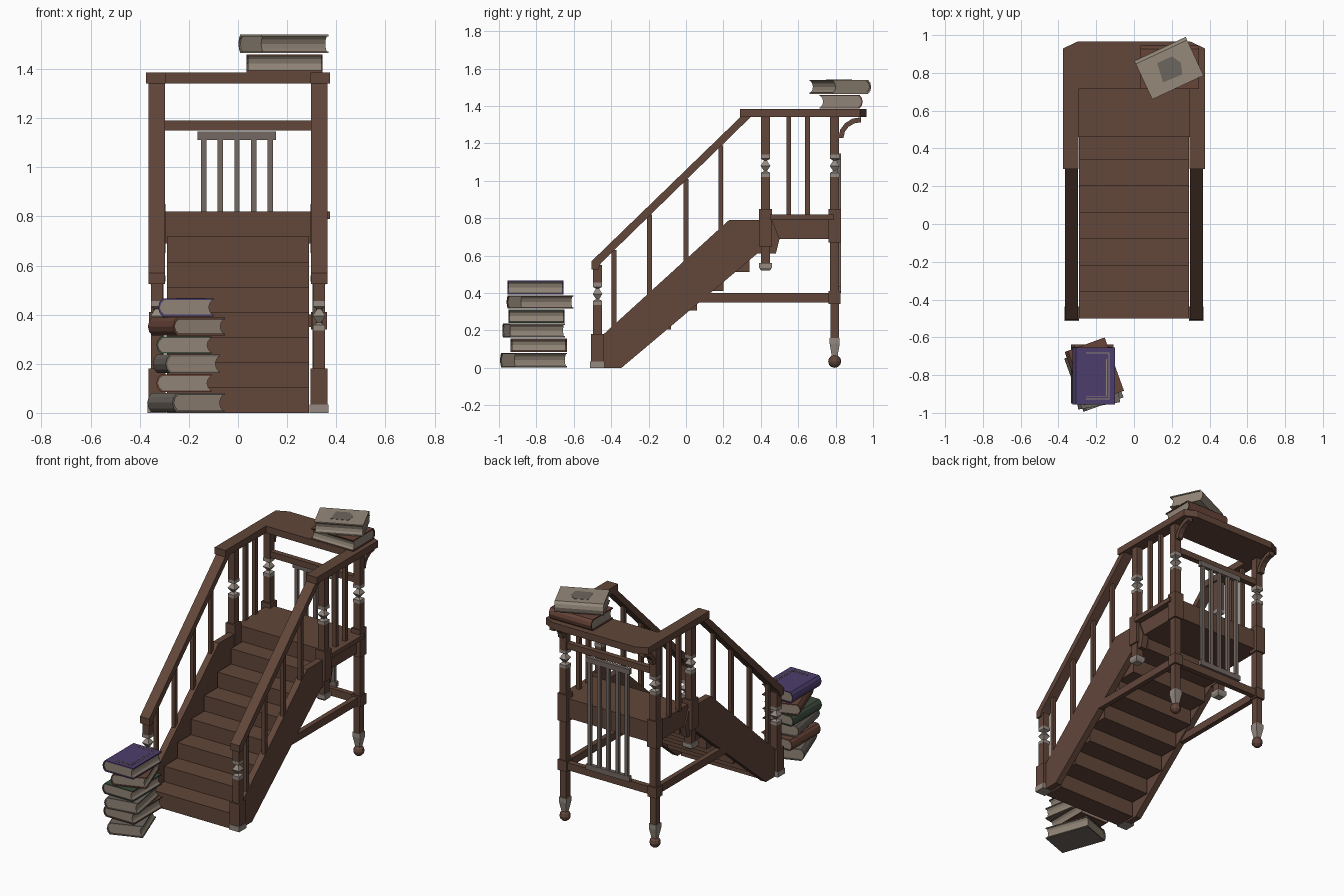
import bpy, bmesh, math
from mathutils import Matrix

if "Cube" in bpy.data.objects:
    bpy.data.objects.remove(bpy.data.objects["Cube"])


def mat(name, r, g, b):
    m = bpy.data.materials.new(name)
    m.diffuse_color = (r, g, b, 1)
    m.use_nodes = True
    m.node_tree.nodes["Principled BSDF"].inputs["Base Color"].default_value = m.diffuse_color
    return m


WOOD = mat("brown wood", .122, .061, .042)
METAL = mat("grey rod", .175, .140, .122)
STONE = mat("pale turned grey", .30, .255, .22)
PAGES = mat("pages", .28, .23, .18)
TAN = mat("tan cover", .30, .25, .195)
PATCH = mat("grey cover", .155, .133, .115)
PURPLE = mat("purple cover", .075, .048, .150)
GREEN = mat("green cover", .048, .070, .048)
RED = mat("red brown cover", .135, .058, .040)


def finish(name, bm, m, matrix=None):
    if matrix:
        bm.transform(matrix)
    bmesh.ops.recalc_face_normals(bm, faces=bm.faces)
    me = bpy.data.meshes.new(name)
    bm.to_mesh(me)
    bm.free()
    me.materials.append(m)
    ob = bpy.data.objects.new(name, me)
    bpy.context.collection.objects.link(ob)
    return ob


def prism(name, pts, a, b, axis, m, matrix=None):
    """Extrude a 2D outline from a to b along an axis."""
    place = {"x": lambda p, t: (t, p[0], p[1]),
             "y": lambda p, t: (p[0], t, p[1]),
             "z": lambda p, t: (p[0], p[1], t)}[axis]
    bm = bmesh.new()
    lo = [bm.verts.new(place(p, a)) for p in pts]
    hi = [bm.verts.new(place(p, b)) for p in pts]
    bm.faces.new(lo)
    bm.faces.new(hi)
    n = len(pts)
    for i in range(n):
        bm.faces.new((lo[i], lo[(i + 1) % n], hi[(i + 1) % n], hi[i]))
    return finish(name, bm, m, matrix)


def box(name, x0, x1, y0, y1, z0, z1, m, matrix=None):
    return prism(name, [(x0, y0), (x1, y0), (x1, y1), (x0, y1)], z0, z1, "z", m, matrix)


def turned(name, cx, cy, profile, m):
    """Square-section turned part from (half width, z) pairs."""
    bm = bmesh.new()
    rings = [[bm.verts.new((cx + r * i, cy + r * j, z))
              for i, j in ((-1, -1), (1, -1), (1, 1), (-1, 1))] for r, z in profile]
    bm.faces.new(rings[0])
    bm.faces.new(rings[-1])
    for p, q in zip(rings, rings[1:]):
        for i in range(4):
            bm.faces.new((p[i], p[(i + 1) % 4], q[(i + 1) % 4], q[i]))
    return finish(name, bm, m)


def spindle(name, cx, cy, z):
    # Grey collars with a diamond bead between them, 0.12 tall
    turned(name, cx, cy, [(.025, z), (.025, z + .022), (.008, z + .032), (.026, z + .06),
                          (.008, z + .088), (.025, z + .098), (.025, z + .12)], STONE)


# Steps: solid blocks
RISE, RUN = .1025, .14
for i in range(7):
    y = -.5 + RUN * i
    box(f"step_{i + 1}", -.29, .29, y, y + RUN, RISE * i, RISE * (i + 1), WOOD)

# Landing with a thin projecting edge on the right
box("landing", -.335, .335, .46, .805, .69, .82, WOOD)
box("landing_edge", .33, .375, .45, .79, .79, .82, WOOD)

for s, side in ((1, "right"), (-1, "left")):
    X = .33 * s
    sx = lambda a, b: (a * s, b * s)
    # Stringer
    prism(f"{side}_stringer",
          [(-.5, 0), (-.345, 0), (.38, .61), (.48, .61), (.50, .69), (.46, .79),
           (.23, .79), (-.44, .18), (-.5, .18)], *sx(.303, .345), "x", WOOD)
    # Sloped handrail
    prism(f"{side}_sloped_rail",
          [(-.505, .525), (-.47, .525), (-.455, .56), (.345, 1.34), (.29, 1.34), (-.505, .57)],
          *sx(.297, .365), "x", WOOD)
    # Front newel
    turned(f"{side}_newel_foot", X, -.475, [(.038, 0), (.038, .035)], STONE)
    turned(f"{side}_newel", X, -.473, [(.035, .035), (.035, .18), (.024, .18), (.024, .335)], WOOD)
    spindle(f"{side}_newel_spindle", X, -.473, .335)
    turned(f"{side}_newel_top", X, -.473, [(.024, .455), (.024, .55)], WOOD)
    # Middle post, hanging below the landing
    turned(f"{side}_middle_post_tip", X, .425, [(.024, .52), (.034, .535), (.034, .56)], STONE)
    turned(f"{side}_middle_post", X, .425,
           [(.025, .56), (.025, .65), (.034, .65), (.034, .85), (.024, .85), (.024, 1.02)], WOOD)
    spindle(f"{side}_middle_spindle", X, .425, 1.02)
    turned(f"{side}_middle_post_top", X, .425, [(.024, 1.14), (.024, 1.345)], WOOD)
    # Rear post with ball foot
    bm = bmesh.new()
    bmesh.ops.create_uvsphere(bm, u_segments=10, v_segments=6, radius=.035)
    finish(f"{side}_ball_foot", bm, WOOD, Matrix.Translation((X, .795, .035)))
    turned(f"{side}_foot_cap", X, .795, [(.015, .06), (.027, .13), (.027, .16)], STONE)
    turned(f"{side}_rear_post", X, .795,
           [(.022, .16), (.022, .34), (.032, .34), (.032, .41), (.024, .41), (.024, .67),
            (.034, .67), (.034, .85), (.024, .85), (.024, 1.02)], WOOD)
    spindle(f"{side}_rear_spindle", X, .795, 1.02)
    turned(f"{side}_rear_post_top", X, .795, [(.024, 1.14), (.024, 1.345)], WOOD)
    # Curved bracket under the overhang
    arc = [math.radians(a) for a in (180, 157, 135, 112, 90)]
    outer = [(.935 + .12 * math.cos(a), 1.23 + .11 * math.sin(a)) for a in arc]
    inner = [(.935 + .093 * math.cos(a), 1.23 + .083 * math.sin(a)) for a in reversed(arc)]
    prism(f"{side}_bracket", outer + inner, *sx(.312, .348), "x", WOOD)
    # Low side stretcher
    box(f"{side}_stretcher", *sorted(sx(.312, .345)), .05, .80, .35, .40, WOOD)
    # Balusters
    for k, (y, z0, z1) in enumerate([(-.385, .2, .63), (-.195, .37, .82), (0, .55, 1.01),
                                     (.185, .72, 1.19), (.55, .81, 1.345), (.65, .81, 1.345)]):
        turned(f"{side}_baluster_{k + 1}", X, y, [(.0125, z0), (.0125, z1)], WOOD)

# Flat top rail, U shaped with clipped rear corners
half = [(.295, .715), (.295, .29), (.375, .29), (.375, .93), (.30, .965)]
prism("top_rail", half + [(-x, y) for x, y in reversed(half)], 1.34, 1.385, "z", WOOD)

# Rear cross rails and grey grille
box("rear_upper_rail", -.31, .31, .775, .81, 1.15, 1.19, WOOD)
box("rear_stretcher", -.31, .31, .78, .815, .35, .40, WOOD)
for nm, z in (("top", 1.11), ("bottom", .40)):
    box(f"grille_{nm}_bar", -.165, .155, .805, .83, z, z + .035, METAL)
for k in range(5):
    x = -.14 + .068 * k
    box(f"grille_rod_{k + 1}", x - .011, x + .011, .807, .828, .41, 1.13, METAL)


# Books: spine on local -x, hollow fore-edge on +x
def book(name, x, y, z, h, deg, cover, w=.225, d=.30):
    M = Matrix.Translation((x, y, z)) @ Matrix.Rotation(math.radians(deg), 4, "Z")
    t, hw, hd = .007, w / 2, d / 2
    bulge = [(0, 0), (-.012, .2), (-.018, .5), (-.012, .8), (0, 1)]
    out = [(-hw + .018 + bx, f * h) for bx, f in bulge]
    inn = [(-hw + .025 + bx, t + f * (h - 2 * t)) for bx, f in bulge]
    prism(name + "_cover", [(hw, 0)] + out + [(hw, h), (hw, h - t)] + inn[::-1] + [(hw, t)],
          -hd, hd, "y", cover, M)
    fore = [(hw - .004 + bx * .8, t + f * (h - 2 * t)) for bx, f in bulge]
    prism(name + "_pages", inn + fore[::-1], -hd + .006, hd - .006, "y", PAGES, M)
    return M


book("floor_book_1", -.2125, -.815, .003, .077, 20, PATCH)
book("floor_book_2", -.22, -.787, .085, .072, 0, RED)
book("floor_book_3", -.21, -.815, .162, .075, 10, PATCH)
book("floor_book_4", -.22, -.80, .241, .070, 0, GREEN)
book("floor_book_5", -.21, -.78, .316, .072, 20, RED)
P = book("floor_book_6", -.213, -.805, .393, .073, 0, PURPLE)
book("rail_book_1", .19, .83, 1.386, .074, -90, RED, .23, .31)
T = book("rail_book_2", .185, .825, 1.465, .075, -65, TAN)

# Thin border lines on the purple cover and a patch on the tan cover
for k, (x0, x1, y0, y1) in enumerate([(.078, .082, -.12, .12), (-.04, .082, -.124, -.12),
                                      (-.04, .082, .12, .124), (.066, .069, -.105, .09),
                                      (-.04, .069, -.108, -.105)]):
    box(f"cover_line_{k + 1}", x0, x1, y0, y1, .072, .0745, PAGES, P)
prism("cover_patch", [(-.05, -.045), (.055, -.06), (.06, .05), (.0, .07), (-.05, .04)],
      .074, .0765, "z", PATCH, T)
